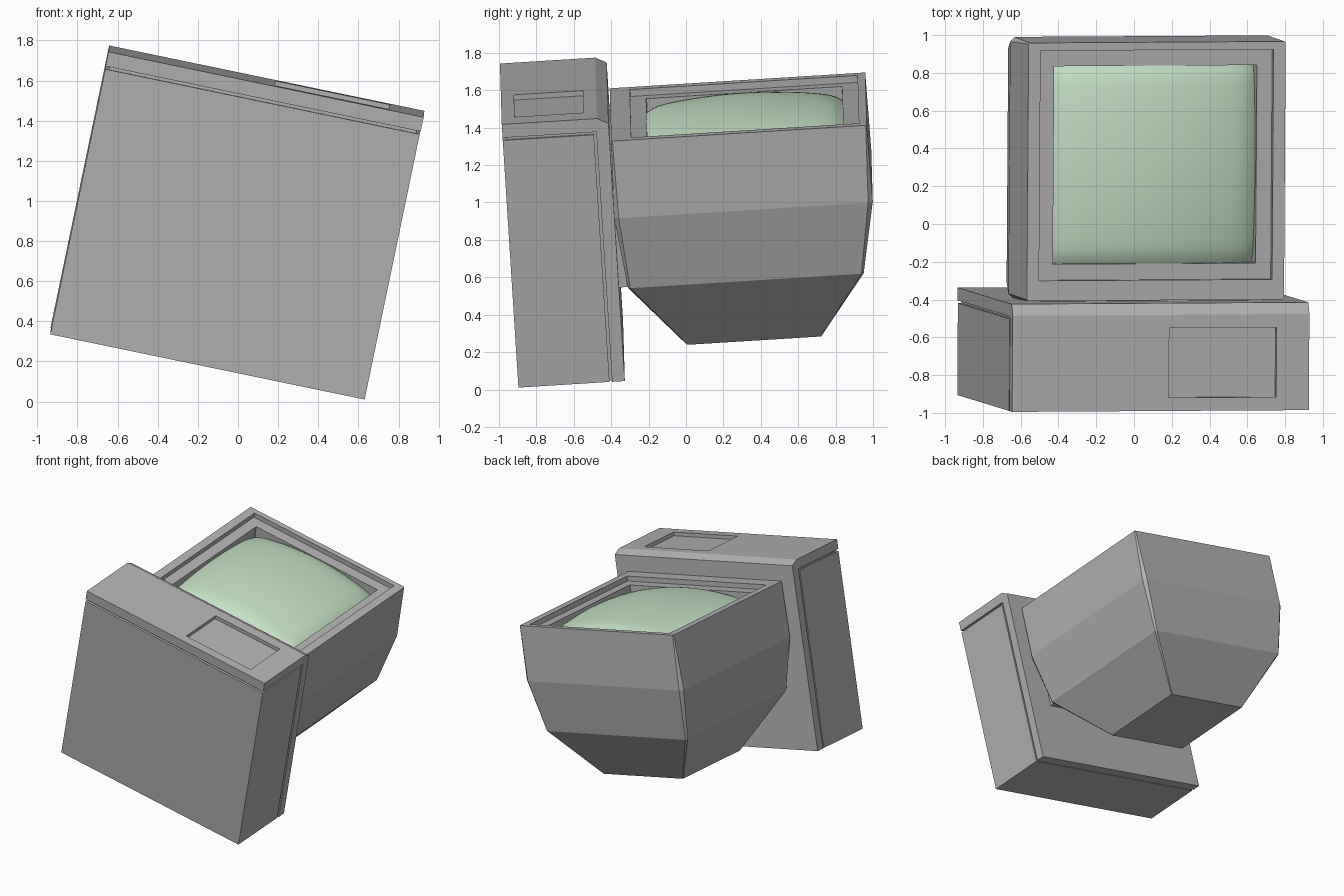
import bpy, bmesh
from mathutils import Matrix, Vector

if "Cube" in bpy.data.objects:
    bpy.data.objects.remove(bpy.data.objects["Cube"])

# Local frame: u = width, v = height, w = towards the screen side
U = Vector((0.979, 0.006, -0.203)).normalized()
W = Vector((0.2, -0.062, 0.978))
W = (W - U * W.dot(U)).normalized()
V = W.cross(U)
FRAME = Matrix.Translation((0.14, -0.99, 1.58)) @ Matrix((U, V, W)).transposed().to_4x4()


def material(name, rgb):
    m = bpy.data.materials.new(name)
    m.use_nodes = True
    color = (*rgb, 1)
    m.diffuse_color = color
    m.node_tree.nodes["Principled BSDF"].inputs["Base Color"].default_value = color
    return m


GREY = material("casing grey", (0.45, 0.45, 0.45))
GREEN = material("pale green glass", (0.55, 0.73, 0.55))


def finish(name, bm, mat):
    bmesh.ops.recalc_face_normals(bm, faces=bm.faces)
    mesh = bpy.data.meshes.new(name)
    bm.to_mesh(mesh)
    bm.free()
    mesh.materials.append(mat)
    obj = bpy.data.objects.new(name, mesh)
    bpy.context.collection.objects.link(obj)
    obj.matrix_world = FRAME
    return obj


def loft(name, rings, mat):
    """Bridge equal-length rings of points and cap both ends."""
    bm = bmesh.new()
    loops = [[bm.verts.new(p) for p in ring] for ring in rings]
    for a, b in zip(loops, loops[1:]):
        for i in range(len(a)):
            j = (i + 1) % len(a)
            bm.faces.new((a[i], a[j], b[j], b[i]))
    bm.faces.new(loops[0])
    bm.faces.new(loops[-1])
    return finish(name, bm, mat)


def box(name, half_u, v0, v1, w0, w1, mid_u=0, mat=GREY):
    profile = [(v0, w0), (v1, w0), (v1, w1), (v0, w1)]
    return loft(name, [[(mid_u + s * half_u, v, w) for v, w in profile] for s in (-1, 1)], mat)


def ring(half_u, v0, v1, w, c):
    """Rectangle with chamfered corners at depth w."""
    mid, h = (v0 + v1) / 2, (v1 - v0) / 2
    pts = []
    for su, sv in ((1, 1), (-1, 1), (-1, -1), (1, -1)):
        pair = [(su * half_u, mid + sv * (h - c), w), (su * (half_u - c), mid + sv * h, w)]
        pts += pair if su * sv > 0 else pair[::-1]
    return pts


# Case: lower body, recessed core that forms the seam, and L-shaped lid with bezel
box("case_body", 0.8, 0, 0.488, -1.44, -0.088)
box("case_core", 0.782, 0.018, 0.54, -1.436, -0.03)
lid_profile = [(0, 0), (0.51, 0), (0.57, -0.03), (0.57, -1.44),
               (0.502, -1.44), (0.502, -0.073), (0, -0.073)]
lid = loft("case_lid_and_bezel", [[(s * 0.802, v, w) for v, w in lid_profile] for s in (-1, 1)], GREY)

# Shallow drive recess in the bezel
cutter = box("drive_recess_cutter", 0.29, 0.07, 0.44, -0.028, 0.1, 0.335)
cutter.hide_render = True
mod = lid.modifiers.new("drive_recess", "BOOLEAN")
mod.object = cutter
mod.solver = "EXACT"
bpy.context.view_layer.objects.active = lid
bpy.ops.object.modifier_apply(modifier=mod.name)
bpy.data.objects.remove(cutter)

# Monitor shell: screen well, stepped frame, then the tapering housing
loft("monitor_housing", [
    ring(0.548, 0.77, 1.82, -0.36, 0.002),
    ring(0.548, 0.77, 1.82, -0.188, 0.002),
    ring(0.63, 0.685, 1.905, -0.188, 0.002),
    ring(0.63, 0.685, 1.905, -0.15, 0.002),
    ring(0.695, 0.578, 1.947, -0.15, 0.006),
    ring(0.708, 0.567, 1.953, -0.57, 0.025),
    ring(0.635, 0.617, 1.88, -0.97, 0.012),
    ring(0.36, 0.91, 1.63, -1.355, 0.004),
], GREY)

# Foot plate between monitor and case
box("monitor_foot", 0.6, 0.56, 0.7, -0.97, -0.22)

# Bulging screen glass with rolled-off edges
bm = bmesh.new()
bmesh.ops.create_grid(bm, x_segments=32, y_segments=32, size=1)
for vert in bm.verts:
    a, b = vert.co.x, vert.co.y
    bulge = 0.08 * (1 - a * a) + 0.05 * (1 - b * b) - 0.025 * (abs(a) ** 14 + abs(b) ** 14)
    vert.co = (a * 0.548, 1.295 + b * 0.525, bulge - 0.245)
glass = finish("screen_glass", bm, GREEN)
for poly in glass.data.polygons:
    poly.use_smooth = True
